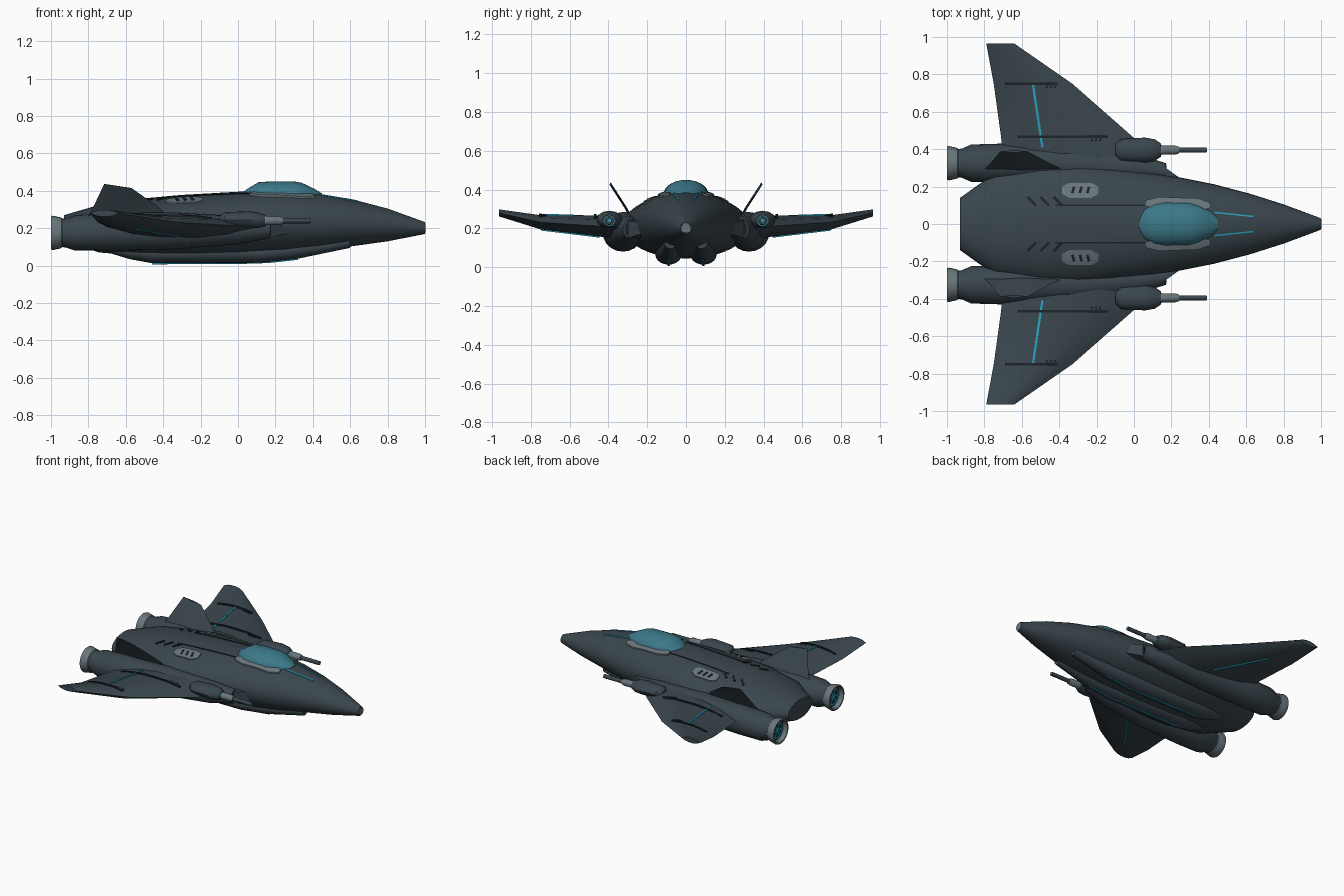
import bpy, bmesh
from math import sin, cos, pi, sqrt
from mathutils import Vector

cube = bpy.data.objects.get("Cube")
if cube:
    bpy.data.objects.remove(cube, do_unlink=True)


def material(name, rgb):
    m = bpy.data.materials.new(name)
    m.use_nodes = True
    m.diffuse_color = (*rgb, 1)
    b = m.node_tree.nodes["Principled BSDF"]
    b.inputs["Base Color"].default_value = (*rgb, 1)
    b.inputs["Roughness"].default_value = 0.6
    return m


HULL = material("hull slate", (0.042, 0.062, 0.075))
DARK = material("dark trim", (0.012, 0.017, 0.021))
GREY = material("light grey metal", (0.14, 0.18, 0.20))
GLOW = material("cyan glow", (0.02, 0.36, 0.52))
GLASS = material("teal glass", (0.045, 0.19, 0.25))


def finish(name, bm, mat, mirror):
    """Turn a bmesh into an object, optionally mirrored across the ship."""
    bmesh.ops.recalc_face_normals(bm, faces=bm.faces)
    me = bpy.data.meshes.new(name)
    bm.to_mesh(me)
    bm.free()
    me.materials.append(mat)
    ob = bpy.data.objects.new(name, me)
    bpy.context.collection.objects.link(ob)
    if mirror:
        ob.modifiers.new("Mirror", "MIRROR").use_axis = (False, True, False)
    bpy.ops.object.select_all(action="DESELECT")
    ob.select_set(True)
    bpy.context.view_layer.objects.active = ob
    bpy.ops.object.shade_smooth_by_angle(angle=0.6)
    return ob


def skin(name, rings, mat, mirror=True, caps=True):
    """Join equal rings of points into a closed skin."""
    bm = bmesh.new()
    vs = [[bm.verts.new(p) for p in ring] for ring in rings]
    n = len(vs[0])
    for a, b in zip(vs, vs[1:]):
        for i in range(n):
            j = (i + 1) % n
            bm.faces.new((a[i], a[j], b[j], b[i]))
    if caps:
        bm.faces.new(vs[0])
        bm.faces.new(vs[-1])
    return finish(name, bm, mat, mirror)


def loft(name, stations, mat, mirror=True, n=20, caps=True):
    """Elliptic sections (x, y, z, half width, half height) along x."""
    rings = [[(x, y + ry * cos(2 * pi * i / n), z + rz * sin(2 * pi * i / n))
              for i in range(n)] for x, y, z, ry, rz in stations]
    return skin(name, rings, mat, mirror, caps)


def tube(name, y, z, profile, mat, n=20, caps=True):
    return loft(name, [(x, y, z, r, r) for x, r in profile], mat, True, n, caps)


def interp(table, t):
    for a, b in zip(table, table[1:]):
        if a[0] <= t <= b[0]:
            f = (t - a[0]) / (b[0] - a[0])
            return [p + (q - p) * f for p, q in zip(a, b)]
    return table[0] if t < table[0][0] else table[-1]


# Hull: x, half width, bottom, top
BODY = [(-0.93, 0.14, 0.13, 0.27), (-0.74, 0.275, 0.07, 0.325), (-0.5, 0.32, 0.05, 0.36),
        (-0.3, 0.325, 0.045, 0.378), (0.0, 0.285, 0.045, 0.395), (0.25, 0.248, 0.055, 0.398),
        (0.43, 0.212, 0.075, 0.385), (0.62, 0.162, 0.105, 0.352), (0.8, 0.105, 0.13, 0.305),
        (0.98, 0.038, 0.165, 0.24), (1.0, 0.03, 0.17, 0.232)]
loft("fuselage", [(x, 0, (b + t) / 2, w, (t - b) / 2) for x, w, b, t in BODY], HULL, False, 40)


def body_top(x, y):
    _, w, b, t = interp(BODY, x)
    return (b + t) / 2 + (t - b) / 2 * sqrt(max(0, 1 - (y / w) ** 2))


# Wing: y, trailing x, leading x, bottom, top
WING = [(0.25, -0.70, 0.18, 0.13, 0.265), (0.46, -0.71, 0.0, 0.16, 0.265),
        (0.75, -0.75, -0.33, 0.195, 0.268), (0.965, -0.79, -0.64, 0.262, 0.298)]
FOIL = [(0, 0.5), (0.2, 0.86), (0.4, 1), (0.65, 1), (0.85, 0.82), (1, 0.5)]


def wing_z(x, y, side):
    _, te, le, b, t = interp(WING, y)
    h = interp(FOIL, (x - te) / (le - te))[1]
    return b + (t - b) * (h if side > 0 else 1 - h)


def wing_top(x, y):
    return wing_z(x, y, 1)


def wing_under(x, y):
    return wing_z(x, y, -1)


rings = []
for y, te, le, b, t in WING:
    upper = [(te + (le - te) * f, y, b + (t - b) * h) for f, h in FOIL]
    lower = [(te + (le - te) * f, y, b + (t - b) * (1 - h)) for f, h in FOIL[-2:0:-1]]
    rings.append(upper + lower)
skin("wing", rings, HULL)


def strip(name, start, end, width, surface, mat, lift=0.005, taper=1.0):
    """Thin plate following a surface from start to end, mirrored."""
    a, b = Vector(start), Vector(end)
    d = (b - a).normalized()
    side = Vector((-d.y, d.x))
    bm = bmesh.new()
    fractions = (0, 0.2, 0.4, 0.6, 0.8, 1)
    rows = []
    for f in fractions:
        w = width * (taper if f in (0, 1) else 1)
        row = []
        for s in (-0.5, -0.17, 0.17, 0.5):
            p = a.lerp(b, f) + side * w * s
            row.append(bm.verts.new((p.x, p.y, surface(p.x, p.y) + lift)))
        rows.append(row)
    for r, q in zip(rows, rows[1:]):
        for i in range(3):
            bm.faces.new((r[i], r[i + 1], q[i + 1], q[i]))
    ext = bmesh.ops.extrude_face_region(bm, geom=bm.faces[:])
    for v in ext["geom"]:
        if isinstance(v, bmesh.types.BMVert):
            v.co.z -= lift * 1.6
    return finish(name, bm, mat, True)


# Canopy and its sill
loft("canopy", [(x, 0, 0.372, w, h) for x, w, h in
                [(0.03, 0.05, 0.024), (0.06, 0.085, 0.045), (0.11, 0.108, 0.074), (0.17, 0.117, 0.078),
                 (0.3, 0.113, 0.078), (0.34, 0.1, 0.071), (0.41, 0.07, 0.038), (0.45, 0.03, 0.014)]],
     GLASS, False, 28)
strip("canopy_sill", (0.06, 0.112), (0.41, 0.1), 0.07, body_top, GREY, 0.009, 0.4)

# Hull panels, vents and nose lights
strip("hull_panel", (-0.385, 0.18), (-0.19, 0.18), 0.08, body_top, GREY, 0.006, 0.5)
for i in range(3):
    x = -0.33 + i * 0.04
    strip("panel_slot", (x, 0.165), (x + 0.01, 0.2), 0.014, body_top, DARK, 0.009)
    x = -0.57 + i * 0.07
    strip("hull_vent", (x, 0.145), (x + 0.045, 0.1), 0.014, body_top, DARK)
strip("hull_seam", (-0.42, 0.1), (0.06, 0.1), 0.007, body_top, DARK, 0.004)
strip("nose_light", (0.43, 0.062), (0.64, 0.04), 0.008, body_top, GLOW)

# Wing trims and lights
strip("inner_wing_trim", (-0.62, 0.467), (-0.14, 0.467), 0.013, wing_top, DARK, 0.008)
strip("outer_wing_trim", (-0.69, 0.75), (-0.41, 0.75), 0.013, wing_top, DARK, 0.008)
strip("wing_light", (-0.49, 0.41), (-0.54, 0.745), 0.012, wing_top, GLOW, 0.006)
strip("under_wing_light", (-0.32, 0.45), (-0.54, 0.745), 0.012, wing_under, GLOW, -0.006)
for y, x in ((0.45, -0.23), (0.735, -0.47)):
    for i in range(3):
        strip("wing_vent", (x + i * 0.022, y - 0.008), (x + i * 0.022 + 0.01, y + 0.008),
              0.009, wing_top, DARK, 0.005)

# Canted tail fins
rings = []
for back, front, y, zb, zf in ((-0.81, -0.37, 0.285, 0.255, 0.255), (-0.78, -0.42, 0.31, 0.30, 0.31),
                               (-0.715, -0.57, 0.388, 0.437, 0.415)):
    mid, zm = (back + front) / 2, (zb + zf) / 2
    rings.append([(back, y, zb), (mid, y + 0.007, zm), (front, y, zf), (mid, y - 0.007, zm)])
skin("tail_fin", rings, HULL)

# Engine nacelles, intakes and nozzles
loft("engine_nacelle", [(-0.955, 0.325, 0.175, 0.075, 0.075), (-0.92, 0.325, 0.175, 0.078, 0.078),
                        (-0.87, 0.325, 0.175, 0.1, 0.095), (-0.7, 0.325, 0.18, 0.105, 0.1),
                        (-0.35, 0.32, 0.185, 0.095, 0.1), (0.0, 0.3, 0.19, 0.08, 0.075),
                        (0.17, 0.28, 0.195, 0.045, 0.05)], HULL)
loft("intake_mouth", [(0.168, 0.28, 0.195, 0.037, 0.042), (0.173, 0.28, 0.195, 0.037, 0.042)], DARK)
skin("intake_ramp", [[(0.0, 0.2, 0.14), (0.0, 0.3, 0.14), (0.0, 0.3, 0.25), (0.0, 0.2, 0.25)],
                     [(0.17, 0.2, 0.15), (0.17, 0.3, 0.15), (0.17, 0.3, 0.24), (0.17, 0.2, 0.24)],
                     [(0.26, 0.2, 0.17), (0.26, 0.235, 0.17), (0.26, 0.235, 0.23), (0.26, 0.2, 0.23)]], HULL)
tube("nozzle_ring", 0.325, 0.175, [(-0.935, 0.07), (-0.945, 0.082), (-0.99, 0.092), (-1.0, 0.088),
                                  (-1.0, 0.078), (-0.965, 0.07)], GREY, 24, False)
tube("nozzle_core", 0.325, 0.175, [(-0.96, 0.072), (-0.968, 0.072)], DARK)
tube("nozzle_glow_ring", 0.325, 0.175, [(-0.966, 0.062), (-0.974, 0.062), (-0.974, 0.05), (-0.966, 0.05)],
     GLOW, 24, False)
tube("nozzle_hub", 0.325, 0.175, [(-0.966, 0.018), (-0.974, 0.018)], GLOW, 12)
for k in range(6):
    a = k * pi / 3
    out, side = Vector((0, cos(a), sin(a))), Vector((0, -sin(a), cos(a))) * 0.005
    c = Vector((0, 0.325, 0.175))
    skin("nozzle_spoke", [[c + out * r + side * s + Vector((x, 0, 0))
                           for r, s in ((0.015, -1), (0.052, -1), (0.052, 1), (0.015, 1))]
                          for x in (-0.966, -0.972)], GLOW)

# Wing guns
loft("gun_pod", [(-0.1, 0.395, 0.245, 0.03, 0.02), (-0.07, 0.395, 0.245, 0.06, 0.04),
                 (0.06, 0.395, 0.245, 0.067, 0.046), (0.11, 0.395, 0.243, 0.058, 0.042),
                 (0.145, 0.395, 0.24, 0.035, 0.03)], HULL, True, 12)
tube("gun_sleeve", 0.395, 0.24, [(0.13, 0.024), (0.22, 0.024), (0.24, 0.018)], GREY, 12)
tube("gun_barrel", 0.395, 0.24, [(0.23, 0.014), (0.388, 0.014)], HULL, 12)
tube("gun_muzzle", 0.395, 0.24, [(0.387, 0.009), (0.39, 0.009)], GLOW, 12)
tube("gun_collar_glow", 0.395, 0.24, [(0.14, 0.027), (0.15, 0.027)], GLOW, 12)

# Belly pods with glowing keel lines
POD = [(-0.68, 0.09, 0.095, 0.03, 0.03), (-0.58, 0.09, 0.075, 0.055, 0.04),
       (-0.46, 0.09, 0.065, 0.068, 0.052), (0.12, 0.09, 0.067, 0.066, 0.052),
       (0.32, 0.088, 0.085, 0.055, 0.048), (0.6, 0.08, 0.125, 0.03, 0.03)]
loft("belly_pod", POD, HULL)


def pod_bottom(x, y):
    _, yc, z, ry, rz = interp(POD, x)
    return z - rz * sqrt(max(0, 1 - ((y - yc) / ry) ** 2))


strip("belly_light", (-0.46, 0.09), (0.32, 0.088), 0.01, pod_bottom, GLOW, -0.006)

# Nose tip
loft("nose_cap", [(0.99, 0, 0.201, 0.028, 0.028), (1.002, 0, 0.201, 0.024, 0.024)], GREY, False)
